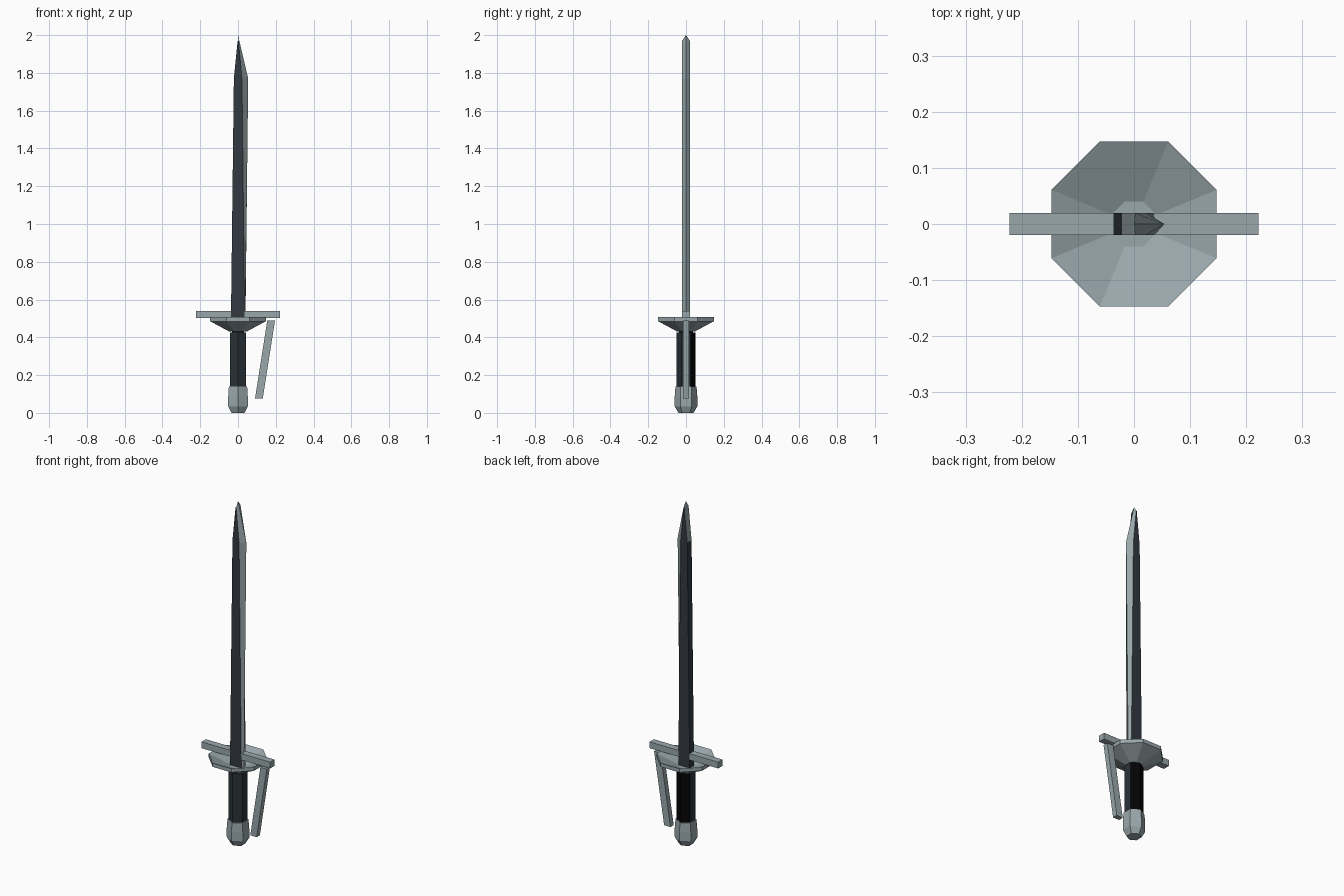
import bpy, bmesh, math

if "Cube" in bpy.data.objects:
    bpy.data.objects.remove(bpy.data.objects["Cube"])

def material(name, rgb):
    m = bpy.data.materials.new(name)
    m.diffuse_color = (*rgb, 1)
    m.use_nodes = True
    m.node_tree.nodes["Principled BSDF"].inputs["Base Color"].default_value = m.diffuse_color
    return m

steel = material("pale steel", (0.32, 0.39, 0.41))
dark = material("dark blade", (0.034, 0.042, 0.054))
leather = material("dark grip", (0.023, 0.032, 0.038))
black = material("black grip", (0.001, 0.001, 0.001))

def finish(name, bm, mats, rule=None):
    bmesh.ops.recalc_face_normals(bm, faces=bm.faces[:])
    bm.normal_update()
    for f in bm.faces:
        f.material_index = rule(f) if rule else 0
    me = bpy.data.meshes.new(name)
    bm.to_mesh(me)
    bm.free()
    for m in mats:
        me.materials.append(m)
    ob = bpy.data.objects.new(name, me)
    bpy.context.collection.objects.link(ob)
    return ob

def loft(rings):
    """Skin between closed rings and cap both ends."""
    bm = bmesh.new()
    vs = [[bm.verts.new(p) for p in r] for r in rings]
    for a, b in zip(vs, vs[1:]):
        n = len(a)
        for i in range(n):
            j = (i + 1) % n
            bm.faces.new((a[i], a[j], b[j], b[i]))
    bm.faces.new(vs[0][::-1])
    bm.faces.new(vs[-1])
    return bm

def ring(n, r, z, turn):
    return [(r * math.cos(turn + math.tau * i / n),
             r * math.sin(turn + math.tau * i / n), z) for i in range(n)]

def lathe(n, profile, turn):
    return loft([ring(n, r, z, turn) for r, z in profile])

def bar(xlo, xhi, y, zlo, zhi):
    """Box whose bottom and top may have different x ranges."""
    return loft([[(x[0], -y, z), (x[1], -y, z), (x[1], y, z), (x[0], y, z)]
                 for x, z in ((xlo, zlo), (xhi, zhi))])

# Blade: five-sided section, dark flats and spine, steel edge and tip bevel
def section(spine, flat, edge, z, ztip):
    t = 0.02
    return [(spine, -t, z), (flat, -t, z), (edge, 0, ztip), (flat, t, z), (spine, t, z)]

bm = loft([section(-0.038, 0.036, 0.039, 0.44, 0.44),
           section(-0.022, 0.021, 0.054, 1.77, 1.77),
           section(-0.002, 0.002, 0.0, 1.97, 2.0)])

def blade_rule(f):
    c = f.calc_center_median()
    if abs(f.normal.y) > 0.95:
        return 0
    return 0 if f.normal.x < 0 and c.z < 1.7 else 1

finish("blade", bm, [dark, steel], blade_rule)

# Cross guard
finish("crossguard", bar((-0.222, 0.222), (-0.222, 0.222), 0.02, 0.503, 0.54), [steel])

# Octagonal hollow dish under the cross guard
k = 1 / math.cos(math.pi / 8)
finish("guard_dish", lathe(8, [(0.045 * k, 0.43), (0.147 * k, 0.485),
                               (0.147 * k, 0.507), (0.04 * k, 0.455)],
                           math.pi / 8), [steel])

# Knuckle guard, slanting down beside the grip
finish("knuckle_guard", bar((0.09, 0.131), (0.155, 0.196), 0.015, 0.075, 0.49), [steel])

# Hexagonal grip, black on the back faces
finish("grip", lathe(6, [(0.05, 0.13), (0.05, 0.425)], math.pi / 2),
       [leather, black], lambda f: 1 if f.normal.y > 0.3 else 0)
finish("grip_collar", lathe(6, [(0.038, 0.42), (0.038, 0.44)], math.pi / 2), [leather])

# Pommel
finish("pommel", lathe(6, [(0.04, 0.0), (0.06, 0.035), (0.06, 0.085), (0.056, 0.14)],
                       math.pi / 2), [steel])
